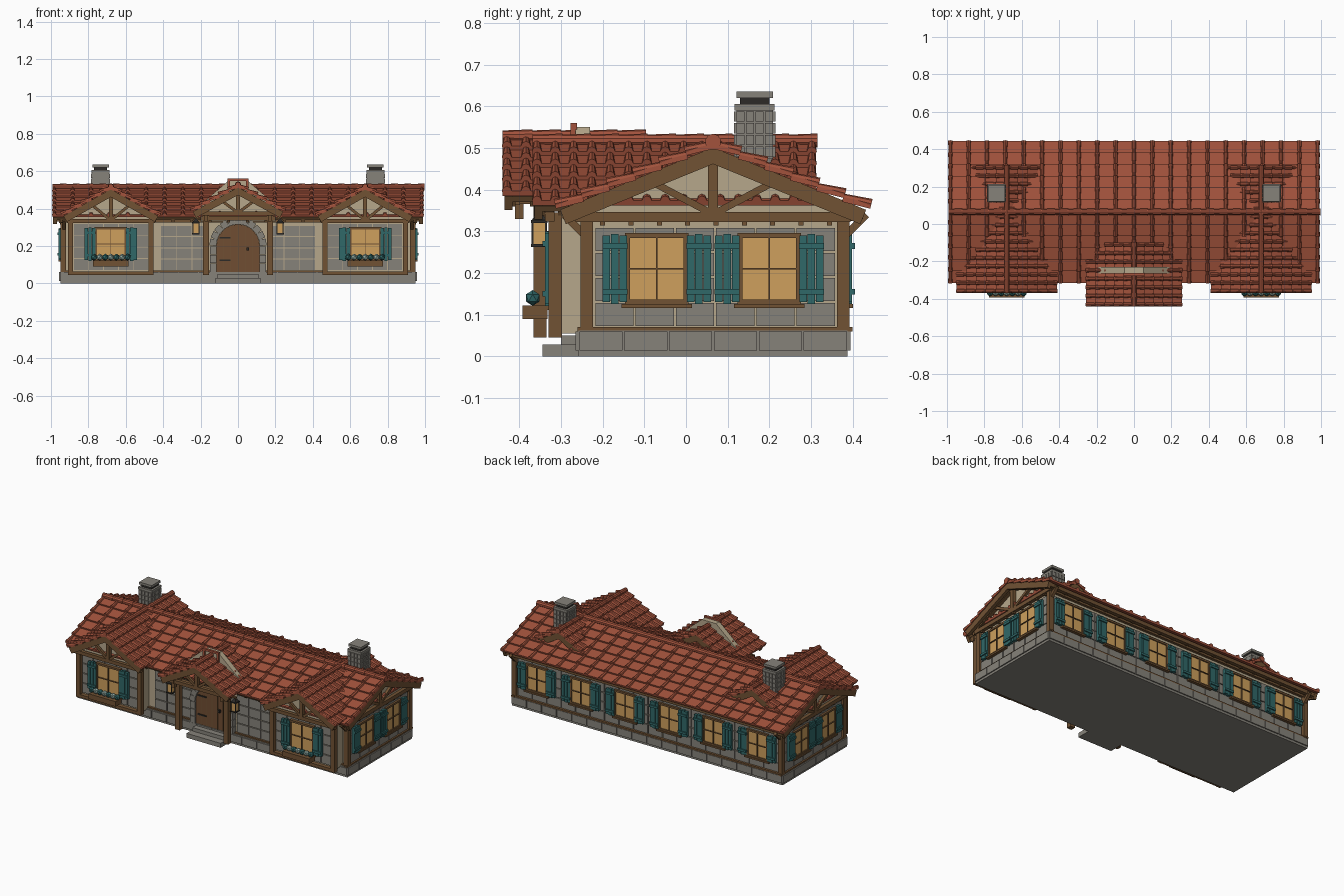
import bpy, bmesh, math
from mathutils import Matrix, Vector

if "Cube" in bpy.data.objects:
    bpy.data.objects.remove(bpy.data.objects["Cube"])

COLOURS = {
    "roof_red": (0.36, 0.085, 0.045), "timber": (0.165, 0.085, 0.034),
    "plaster": (0.47, 0.39, 0.26), "stone": (0.24, 0.225, 0.195),
    "teal_paint": (0.03, 0.14, 0.14), "amber_glass": (0.62, 0.35, 0.11),
    "iron": (0.025, 0.023, 0.02), "door_wood": (0.16, 0.075, 0.032),
    "pale_leaf": (0.28, 0.4, 0.36)}
MATS = {}
for key, col in COLOURS.items():
    m = bpy.data.materials.new(key)
    m.use_nodes = True
    m.diffuse_color = (*col, 1)
    m.node_tree.nodes["Principled BSDF"].inputs["Base Color"].default_value = (*col, 1)
    MATS[key] = m

PARTS = {}
I = Matrix.Identity(4)


def mesh_of(name, mat):
    return PARTS.setdefault(name, (bmesh.new(), mat))[0]


def move(x, y, z):
    return Matrix.Translation((x, y, z))


def turn(deg, axis="Z"):
    return Matrix.Rotation(math.radians(deg), 4, axis)


def box(name, mat, lo, hi, M=I):
    lo, hi = Vector(lo), Vector(hi)
    T = M @ Matrix.Translation((lo + hi) / 2) @ Matrix.Diagonal((*(hi - lo), 1))
    bmesh.ops.create_cube(mesh_of(name, mat), size=1, matrix=T)


def along(p, q):
    p, q = Vector(p), Vector(q)
    return Matrix.Translation((p + q) / 2) @ (q - p).to_track_quat("Z", "Y").to_matrix().to_4x4(), (q - p).length


def beam(name, mat, p, q, w, M=I):
    T, n = along(p, q)
    box(name, mat, (-w / 2, -w / 2, -n / 2), (w / 2, w / 2, n / 2), M @ T)


def cone(name, mat, p, q, r1, r2, M=I, sides=8):
    T, n = along(p, q)
    bmesh.ops.create_cone(mesh_of(name, mat), cap_ends=True, segments=sides,
                          radius1=r1, radius2=r2, depth=n, matrix=M @ T)


def prism(name, mat, outline, y0, y1, M=I):
    bm = mesh_of(name, mat)
    face = bm.faces.new([bm.verts.new(M @ Vector((x, y0, z))) for x, z in outline])
    new = bmesh.ops.extrude_face_region(bm, geom=[face], use_keep_orig=True)["geom"]
    shift = M.to_3x3() @ Vector((0, y1 - y0, 0))
    bmesh.ops.translate(bm, vec=shift, verts=[g for g in new if isinstance(g, bmesh.types.BMVert)])


# Roof slope: local x follows the ridge, local y runs down to the eave
def slope(name, M, length, run, drop, cols, rows):
    S = M @ Matrix.Rotation(-math.atan2(drop, run), 4, "X")
    n, h = math.hypot(run, drop), length / 2
    step = n / rows
    tilt = Matrix.Rotation(0.01 / step, 4, "X")
    for r in range(rows):
        T = S @ move(0, r * step, 0) @ tilt
        box(name + "_tiles", "roof_red", (-h, 0, -0.012), (h, step * 1.03, 0), T)
        for c in range(cols + 1):
            x = -h + 0.01 + (length - 0.02) * c / cols
            cone(name + "_barrel_tiles", "roof_red", (x, 0, 0), (x, step * 1.03, 0), 0.008, 0.012, T)
    box(name + "_deck", "timber", (-h + 0.01, 0, -0.024), (h - 0.01, n - 0.008, -0.01), S)
    for c in range(cols):
        x = -h + length * (c + 0.5) / cols
        box(name + "_rafters", "timber", (x - 0.007, n * 0.7, -0.04), (x + 0.007, n - 0.015, -0.02), S)
    for s in (-1, 1):
        x = s * (h - 0.014)
        box(name + "_barge_boards", "timber", (x - 0.01, 0, -0.045), (x + 0.01, n - 0.005, -0.008), S)


def gable_roof(name, M, length, run, drop, cols, rows, r=0.014):
    for a in (0, 180):
        slope(name, M @ turn(a), length, run, drop, cols, rows)
    caps = max(4, round(length / 0.07))
    for i in range(caps):
        a = -length / 2 + length * i / caps
        cone(name + "_ridge_caps", "roof_red", (a, 0, 0.005), (a + length / caps * 1.05, 0, 0.005), r, r * 1.2, M, 10)


# Timber truss in the local xz plane
def truss(name, M, half, eave, apex, w):
    box(name, "timber", (-half, -w / 2, eave - w), (half, w / 2, eave), M)
    beam(name, "timber", (0, 0, eave), (0, 0, apex), w, M)
    for s in (-1, 1):
        beam(name, "timber", (s * half, 0, eave), (0, 0, apex), w * 0.9, M)
        beam(name, "timber", (s * 0.01, 0, eave), (s * half * 0.45, 0, eave + (apex - eave) * 0.53), w * 0.7, M)


def stones(name, M, u0, u1, z0, z1, cols, rows, gap=0.005, out=0.007):
    du, dz = (u1 - u0) / cols, (z1 - z0) / rows
    for i in range(cols):
        for j in range(rows):
            u, z = u0 + i * du, z0 + j * dz
            box(name, "stone", (u + gap / 2, -out, z + gap / 2), (u + du - gap / 2, 0.01, z + dz - gap / 2), M)


# Window with shutters: local -y faces outward
def window(M, w=0.14, sw=0.06, z0=0.13, z1=0.29):
    h = w / 2
    box("window_glass", "amber_glass", (-h, -0.013, z0), (h, 0, z1), M)
    for x in (-h, 0, h):
        t = 0.002 if x == 0 else 0.006
        box("window_frames", "timber", (x - t, -0.02, z0), (x + t, 0, z1), M)
    zm = (z0 + z1) / 2
    for z, t in ((z0, 0.006), (zm, 0.002), (z1, 0.006)):
        box("window_frames", "timber", (-h - 0.006, -0.02, z - t), (h + 0.006, 0, z + t), M)
    box("window_sills", "timber", (-h - 0.015, -0.026, z0 - 0.014), (h + 0.015, 0, z0 - 0.004), M)
    for s in (-1, 1):
        c = s * (h + sw / 2 + 0.001)
        for k in range(3):
            x = c + (k - 1) * sw / 3
            d = 0.004 if k == 1 else 0
            box("shutters", "teal_paint", (x - sw / 6 + 0.001, -0.024, z0 - d), (x + sw / 6 - 0.001, -0.006, z1 + d), M)
        for z in (z0 + 0.025, z1 - 0.025):
            box("shutters", "teal_paint", (c - sw / 2, -0.031, z - 0.007), (c + sw / 2, -0.02, z + 0.007), M)


FRONT, BACK = move(0, -0.235, 0), move(0, 0.375, 0) @ turn(180)
RIGHT, LEFT = move(0.935, 0, 0) @ turn(90), move(-0.935, 0, 0) @ turn(-90)

# Foundation with facing blocks, house body
box("foundation", "stone", (-0.95, -0.258, 0), (0.95, 0.388, 0.062))
for M, a, b, n in ((move(0, -0.258, 0), -0.95, 0.95, 18), (move(0, 0.388, 0) @ turn(180), -0.95, 0.95, 18),
                   (move(0.95, 0, 0) @ turn(90), -0.258, 0.388, 6), (move(-0.95, 0, 0) @ turn(-90), -0.388, 0.258, 6)):
    stones("foundation_blocks", M, a, b, 0.012, 0.062, n, 1, 0.004)
prism("house_walls", "plaster", ((-0.235, 0.06), (0.375, 0.06), (0.375, 0.352), (0.065, 0.48), (-0.235, 0.352)),
      -0.935, 0.935, turn(90))

# Stone wall facing
stones("wall_stones", BACK, -0.915, 0.915, 0.07, 0.31, 18, 4)
stones("wall_stones", RIGHT, -0.22, 0.36, 0.07, 0.31, 6, 4)
stones("wall_stones", LEFT, -0.36, 0.22, 0.07, 0.31, 6, 4)
for s in (-1, 1):
    stones("wall_stones", FRONT, min(s * 0.16, s * 0.415), max(s * 0.16, s * 0.415), 0.07, 0.31, 3, 4)

# Windows on the back and sides
for i in range(6):
    window(BACK @ move(-0.775 + 0.31 * i, 0, 0))
for y in (-0.07, 0.2):
    window(RIGHT @ move(y, 0, 0))
    window(LEFT @ move(-y, 0, 0))

# Perimeter timber, corner posts and eave brackets
for z0, z1 in ((0.06, 0.07), (0.325, 0.346)):
    box("wall_beams", "timber", (-0.948, -0.25, z0), (0.948, -0.23, z1))
    box("wall_beams", "timber", (-0.948, 0.37, z0), (0.948, 0.392, z1))
    for s in (-1, 1):
        box("wall_beams", "timber", (s * 0.939 - 0.01, -0.26, z0), (s * 0.939 + 0.01, 0.4, z1))
box("back_eave_beam", "timber", (-0.97, 0.402, 0.33), (0.97, 0.425, 0.346))
for s in (-1, 1):
    for y in (-0.238, 0.378):
        box("corner_posts", "timber", (s * 0.935 - 0.015, y - 0.015, 0.062), (s * 0.935 + 0.015, y + 0.015, 0.345))
        d = 0.055 if y > 0 else -0.055
        beam("eave_brackets", "timber", (s * 0.93, y, 0.285), (s * 0.93, y + d, 0.34), 0.018)
    for i in range(9):
        y = -0.2 + i * 0.068
        box("wall_pegs", "timber", (s * 0.94 - 0.012, y - 0.006, 0.314), (s * 0.94 + 0.012, y + 0.006, 0.326))

# Main roof and its end trusses
gable_roof("main_roof", move(0, 0.065, 0.51), 1.985, 0.375, 0.153, 20, 6, 0.016)
for s in (-1, 1):
    truss("end_truss", move(s * 0.945, 0.065, 0) @ turn(90), 0.33, 0.346, 0.485, 0.024)

# Front bays
for s in (-1, 1):
    B = move(s * 0.68, -0.302, 0)
    prism("bay_walls", "plaster", ((-0.22, 0.055), (0.22, 0.055), (0.22, 0.36), (0, 0.487), (-0.22, 0.36)), 0, 0.3, B)
    gable_roof("bay_roof", move(s * 0.68, -0.028, 0.513) @ turn(90), 0.68, 0.262, 0.148, 15, 5)
    truss("bay_truss", B @ move(0, -0.025, 0), 0.235, 0.345, 0.492, 0.022)
    stones("bay_stones", B, -0.2, 0.2, 0.07, 0.32, 5, 4)
    for x in (-0.215, 0.215):
        box("bay_posts", "timber", (x - 0.014, -0.028, 0.045), (x + 0.014, 0.004, 0.345), B)
    box("bay_sill_beam", "timber", (-0.225, -0.026, 0.045), (0.225, 0.004, 0.064), B)
    window(B @ move(0, -0.012, 0), 0.16, 0.06, 0.125, 0.295)
    # Flower box
    box("flower_boxes", "timber", (-0.095, -0.09, 0.09), (0.095, -0.03, 0.122), B)
    for i in range(7):
        p = B @ move(-0.09 + 0.03 * i, -0.066, 0.14)
        bmesh.ops.create_icosphere(mesh_of("flowers_" + "ab"[i % 2], ("teal_paint", "pale_leaf")[i % 2]),
                                   subdivisions=1, radius=0.019, matrix=p)

# Porch roof, posts and framing
gable_roof("porch_roof", move(0, -0.27, 0.523) @ turn(90), 0.34, 0.25, 0.135, 7, 5)
truss("porch_truss", move(0, -0.41, 0), 0.215, 0.385, 0.505, 0.022)
prism("porch_parapet", "plaster", ((-0.2, 0.33), (0.2, 0.33), (0.19, 0.43), (0.05, 0.55), (-0.05, 0.55), (-0.19, 0.43)), -0.265, -0.23)
box("parapet_cap", "roof_red", (-0.055, -0.277, 0.547), (0.055, -0.262, 0.56))
box("porch_tie", "timber", (-0.2, -0.365, 0.335), (0.2, -0.335, 0.36))
for s in (-1, 1):
    x = s * 0.17
    box("parapet_cap", "roof_red", (s * 0.05 - 0.007, -0.277, 0.5), (s * 0.05 + 0.007, -0.262, 0.56))
    box("porch_posts", "timber", (x - 0.016, -0.366, 0.045), (x + 0.016, -0.335, 0.37))
    box("porch_side_beams", "timber", (x - 0.015, -0.425, 0.365), (x + 0.015, -0.235, 0.388))
    box("porch_pendants", "timber", (x - 0.01, -0.41, 0.33), (x + 0.01, -0.39, 0.37))
    # Lanterns
    L = move(s * 0.225, -0.352, 0)
    box("lantern_glass", "amber_glass", (-0.016, -0.016, 0.268), (0.016, 0.016, 0.322), L)
    for z in (0.262, 0.32):
        box("lantern_frames", "iron", (-0.02, -0.02, z), (0.02, 0.02, z + 0.007), L)
    for a in (-0.016, 0.016):
        for b in (-0.016, 0.016):
            beam("lantern_frames", "iron", (a, b, 0.265), (a, b, 0.325), 0.005, L)
    cone("lantern_frames", "iron", (0, 0, 0.326), (0, 0, 0.346), 0.027, 0.005, L @ turn(45), 4)
    beam("lantern_arms", "timber", (s * 0.17, -0.35, 0.35), (s * 0.235, -0.35, 0.35), 0.01)

# Arched door with stone surround
arc = [(0.115 * math.cos(i * math.pi / 16), 0.2 + 0.115 * math.sin(i * math.pi / 16)) for i in range(17)]
prism("door", "door_wood", [(-0.115, 0.055), (0.115, 0.055)] + arc, -0.258, -0.23)
for i in range(1, 6):
    x = -0.115 + i * 0.23 / 6
    top = 0.2 + math.sqrt(0.115 ** 2 - x * x)
    box("door_grooves", "timber", (x - 0.002, -0.261, 0.06), (x + 0.002, -0.257, top))
for z in (0.12, 0.24):
    box("door_hinges", "iron", (-0.1, -0.264, z), (-0.04, -0.257, z + 0.008))
box("door_handle", "iron", (0.045, -0.272, 0.175), (0.06, -0.257, 0.192))
for i in range(11):
    A = move(0, 0, 0.2) @ turn(90 - 180 * (i + 0.5) / 11, "Y")
    box("door_arch_stones", "stone", (-0.018, -0.27, 0.115), (0.018, -0.23, 0.152), A)
for s in (-1, 1):
    for j in range(3):
        box("door_arch_stones", "stone", (s * 0.132 - 0.017, -0.268, 0.062 + j * 0.046),
            (s * 0.132 + 0.017, -0.23, 0.105 + j * 0.046))
box("steps", "stone", (-0.12, -0.345, 0), (0.12, -0.25, 0.028))
box("steps", "stone", (-0.11, -0.3, 0.028), (0.11, -0.25, 0.05))

# Chimneys
for s in (-1, 1):
    C = move(s * 0.735, 0.165, 0)
    box("chimney_core", "stone", (-0.044, -0.044, 0.4), (0.044, 0.044, 0.605), C)
    for k in range(4):
        F = C @ turn(90 * k) @ move(0, -0.044, 0)
        stones("chimney_stones", F, -0.046, 0.046, 0.42, 0.59, 4, 6, 0.004, 0.006)
    box("chimney_collar", "stone", (-0.048, -0.048, 0.59), (0.048, 0.048, 0.605), C)
    box("chimney_flue", "iron", (-0.035, -0.035, 0.605), (0.035, 0.035, 0.621), C)
    box("chimney_cap", "stone", (-0.044, -0.044, 0.62), (0.044, 0.044, 0.635), C)

# Turn every part into an object
for name, (bm, mat) in PARTS.items():
    bmesh.ops.recalc_face_normals(bm, faces=bm.faces)
    me = bpy.data.meshes.new(name)
    bm.to_mesh(me)
    bm.free()
    me.materials.append(MATS[mat])
    bpy.context.collection.objects.link(bpy.data.objects.new(name, me))
